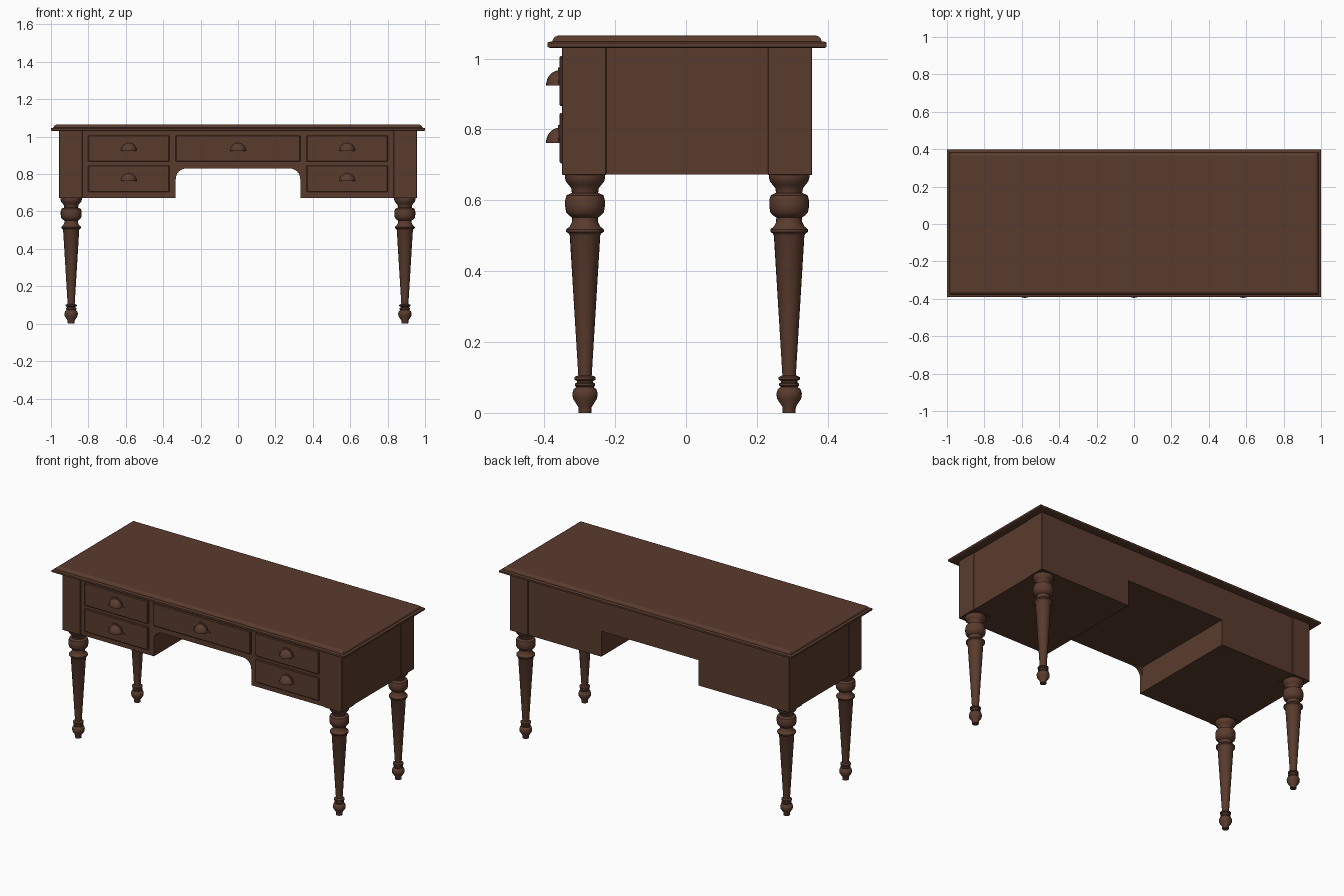
import bpy, bmesh, math

cube = bpy.data.objects.get("Cube")
if cube:
    bpy.data.objects.remove(cube, do_unlink=True)

wood = bpy.data.materials.new("dark_brown_wood")
BROWN = (0.102, 0.044, 0.027, 1)
wood.diffuse_color = BROWN
wood.use_nodes = True
bsdf = wood.node_tree.nodes["Principled BSDF"]
bsdf.inputs["Base Color"].default_value = BROWN
bsdf.inputs["Roughness"].default_value = 0.6

CY = 0.003                     # depth centre of the carcass
BOTTOM, TOP, ARCH = 0.673, 1.032, 0.83
KNEE = 0.333                   # half width of the knee hole


def finish(name, bm, smooth=False):
    bmesh.ops.recalc_face_normals(bm, faces=bm.faces)
    mesh = bpy.data.meshes.new(name)
    bm.to_mesh(mesh)
    bm.free()
    mesh.materials.append(wood)
    obj = bpy.data.objects.new(name, mesh)
    bpy.context.collection.objects.link(obj)
    if smooth:
        bpy.ops.object.select_all(action="DESELECT")
        obj.select_set(True)
        bpy.context.view_layer.objects.active = obj
        bpy.ops.object.shade_smooth_by_angle(angle=math.radians(35))
    return obj


def box(name, x, y, z, bevel=0):
    bm = bmesh.new()
    bmesh.ops.create_cube(bm, size=1)
    for v in bm.verts:
        v.co = [sum(r) / 2 + c * (r[1] - r[0]) for r, c in zip((x, y, z), v.co)]
    obj = finish(name, bm)
    if bevel:
        mod = obj.modifiers.new("soft_edge", "BEVEL")
        mod.width, mod.segments = bevel, 1
    return obj


def skin(bm, rings):
    """Bridge a stack of equal closed rings and cap both ends."""
    loops = [[bm.verts.new(p) for p in ring] for ring in rings]
    n = len(loops[0])
    for a, b in zip(loops, loops[1:]):
        for i in range(n):
            j = (i + 1) % n
            bm.faces.new((a[i], a[j], b[j], b[i]))
    bm.faces.new(loops[0])
    bm.faces.new(loops[-1])


# Moulded table top: stacked rectangles, (inset, height)
bm = bmesh.new()
rings = []
for inset, z in [(0.006, 1.03), (0, 1.033), (0, 1.044), (0.004, 1.047), (0.014, 1.048),
                 (0.016, 1.055), (0.021, 1.061), (0.03, 1.065)]:
    w, d = 1 - inset, 0.394 - inset
    rings.append([(sx * w, CY + sy * d, z) for sx, sy in ((-1, -1), (1, -1), (1, 1), (-1, 1))])
skin(bm, rings)
finish("table_top", bm)

# Turned leg profile, (radius, height)
LEG = [(0.018, 0), (0.019, 0.017), (0.034, 0.04), (0.036, 0.055), (0.032, 0.067), (0.024, 0.073),
       (0.028, 0.077), (0.028, 0.083), (0.023, 0.086), (0.023, 0.09), (0.03, 0.094), (0.03, 0.101),
       (0.019, 0.106), (0.043, 0.5), (0.046, 0.506), (0.053, 0.511), (0.053, 0.518),
       (0.043, 0.526), (0.037, 0.538), (0.036, 0.551), (0.045, 0.557), (0.053, 0.566),
       (0.056, 0.582), (0.056, 0.6), (0.052, 0.614), (0.037, 0.621), (0.039, 0.634),
       (0.046, 0.643), (0.054, 0.653), (0.057, 0.664), (0.057, 0.675)]

for sx, side in ((-1, "right"), (1, "left")):
    for sy, end in ((-1, "front"), (1, "back")):
        bm = bmesh.new()
        steps = [2 * math.pi * i / 24 for i in range(24)]
        skin(bm, [[(sx * 0.892 + r * math.cos(a), CY + sy * 0.288 + r * math.sin(a), z)
                   for a in steps] for r, z in LEG])
        finish(f"{end}_{side}_leg", bm, smooth=True)
        # Square corner post above each leg
        box(f"{end}_{side}_post", sorted((sx * 0.832, sx * 0.956)),
            sorted((CY + sy * 0.228, CY + sy * 0.353)), (BOTTOM - 0.002, TOP), 0.002)

    # Drawer pedestal between the posts
    box(f"{side}_pedestal", sorted((sx * KNEE, sx * 0.952)),
        (CY - 0.349, CY + 0.349), (BOTTOM, TOP))

    # Curved bracket in the upper corner of the knee hole
    radius = 0.057
    outline = [(KNEE, ARCH)]
    for i in range(9):
        a = math.pi / 2 * i / 8
        outline.append((KNEE - radius + radius * math.cos(a),
                        ARCH - radius + radius * math.sin(a)))
    bm = bmesh.new()
    skin(bm, [[(sx * x, y, z) for x, z in outline] for y in (CY - 0.349, CY - 0.329)])
    finish(f"{side}_corner_bracket", bm)

# Centre section above the knee hole
box("centre_section", (-KNEE, KNEE), (CY - 0.349, CY + 0.349), (ARCH, TOP))


def cup_pull(name, x, z):
    """Quarter dome with a flat open underside edge and a thin back plate."""
    bm = bmesh.new()
    bmesh.ops.create_uvsphere(bm, u_segments=24, v_segments=16, radius=1)
    for normal in ((0, 0, -1), (0, 1, 0)):
        geom = bm.verts[:] + bm.edges[:] + bm.faces[:]
        cut = bmesh.ops.bisect_plane(bm, geom=geom, plane_co=(0, 0, 0), plane_no=normal,
                                     clear_outer=True)
        edges = [e for e in cut["geom_cut"] if isinstance(e, bmesh.types.BMEdge)]
        bmesh.ops.edgeloop_fill(bm, edges=edges)
    for v in bm.verts:
        v.co = (x + v.co.x * 0.043, -0.356 + v.co.y * 0.039, z + v.co.z * 0.043)
    finish(name, bm, smooth=True)
    # Back plate: low arch with small ears at the bottom
    half = [(0.057, 0), (0.057, 0.008), (0.046, 0.014), (0.04, 0.032), (0.024, 0.046), (0.008, 0.051)]
    outline = half + [(-u, v) for u, v in reversed(half)]
    bm = bmesh.new()
    skin(bm, [[(x + u, y, z + v) for u, v in outline] for y in (-0.361, -0.352)])
    finish(name + "_plate", bm)


# Drawer fronts with cup pulls: name, x centre, half width, bottom, top
UPPER, LOWER = (0.866, 1.007), (0.704, 0.846)
drawers = [("centre", 0, 0.334, UPPER)]
for sx, side in ((-1, "right"), (1, "left")):
    drawers += [(f"upper_{side}", sx * 0.584, 0.217, UPPER), (f"lower_{side}", sx * 0.584, 0.217, LOWER)]
for label, x, half, z in drawers:
    box(f"{label}_drawer", (x - half, x + half), (-0.357, -0.33), z, 0.004)
    cup_pull(f"{label}_pull", x, z[0] + 0.058)
